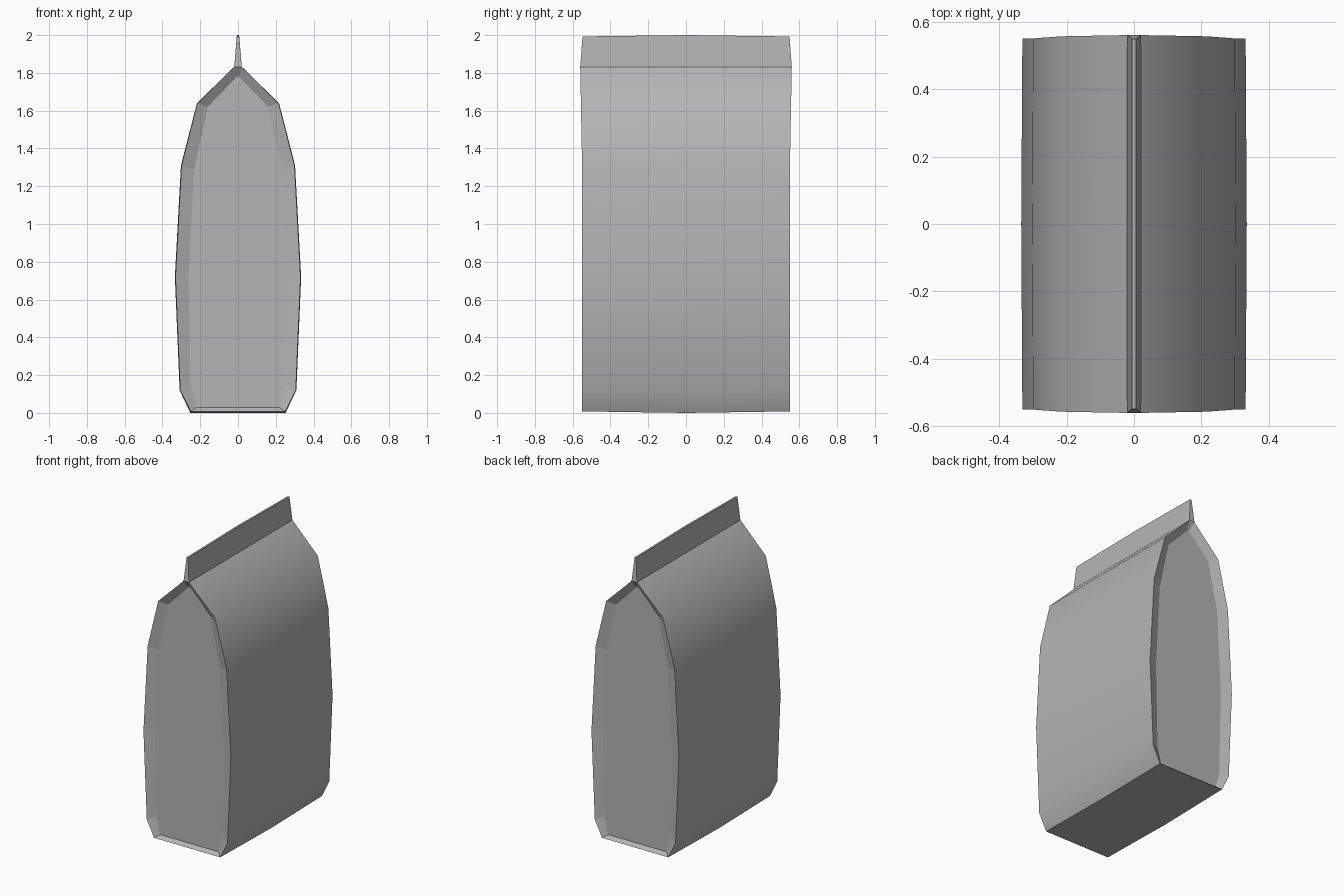
import bpy, bmesh

if "Cube" in bpy.data.objects:
    bpy.data.objects.remove(bpy.data.objects["Cube"])

# Right half profiles (x, z), bottom to top
OUTER = [(0.25, 0.008), (0.306, 0.12), (0.331, 0.72), (0.299, 1.31), (0.215, 1.64), (0.02, 1.832)]
INNER = [(0.22, 0.028), (0.25, 0.14), (0.262, 0.72), (0.232, 1.29), (0.16, 1.62), (0.006, 1.78)]
FIN = [(0.02, 1.832), (0.006, 1.993)]

# Dark grey foil
foil = bpy.data.materials.new("dark_grey_foil")
foil.diffuse_color = (0.46, 0.46, 0.46, 1)
foil.use_nodes = True
foil.node_tree.nodes["Principled BSDF"].inputs["Base Color"].default_value = foil.diffuse_color


def loop(half):
    return half + [(-x, z) for x, z in reversed(half)]


def mirror(ring):
    return [(x, -y, z) for x, y, z in ring]


def loft(name, rings, flat_y):
    """Skin equal-length vertex rings, cap both ends; faces beyond flat_y stay flat."""
    bm = bmesh.new()
    vs = [[bm.verts.new(p) for p in ring] for ring in rings]
    n = len(vs[0])
    for a, b in zip(vs, vs[1:]):
        for i in range(n):
            j = (i + 1) % n
            bm.faces.new((a[i], a[j], b[j], b[i]))
    bm.faces.new(vs[0])
    bm.faces.new(vs[-1])
    bmesh.ops.recalc_face_normals(bm, faces=bm.faces)
    me = bpy.data.meshes.new(name)
    bm.to_mesh(me)
    bm.free()
    me.materials.append(foil)
    ob = bpy.data.objects.new(name, me)
    bpy.context.collection.objects.link(ob)
    bpy.ops.object.select_all(action='DESELECT')
    ob.select_set(True)
    bpy.context.view_layer.objects.active = ob
    bpy.ops.object.shade_smooth_by_angle(angle=0.6)
    for p in me.polygons:
        if abs(p.center.y) > flat_y:
            p.use_smooth = False
    return ob


def end_y(z):
    return 0.55 + 0.01 * max(0, (z - 1.3) / 0.53)


# Bag body: slightly swollen middle, sunken flat gusset at both ends
front_gusset = [(x, -0.525, z) for x, z in loop(INNER)]
front_rim = [(x, -end_y(z), z) for x, z in loop(OUTER)]
middle = [(x * 1.01, 0, 0 if z < 0.05 else z) for x, z in loop(OUTER)]
loft("bag_body", [front_gusset, front_rim, middle, mirror(front_rim), mirror(front_gusset)], 0.5)

# Sealed fin along the top
fin_end = [(x, -0.548 if z > 1.9 else -0.56, z) for x, z in loop(FIN)]
fin_mid = [(x, 0, 2.0 if z > 1.9 else z) for x, z in loop(FIN)]
loft("top_seal", [fin_end, fin_mid, mirror(fin_end)], 0.5)
